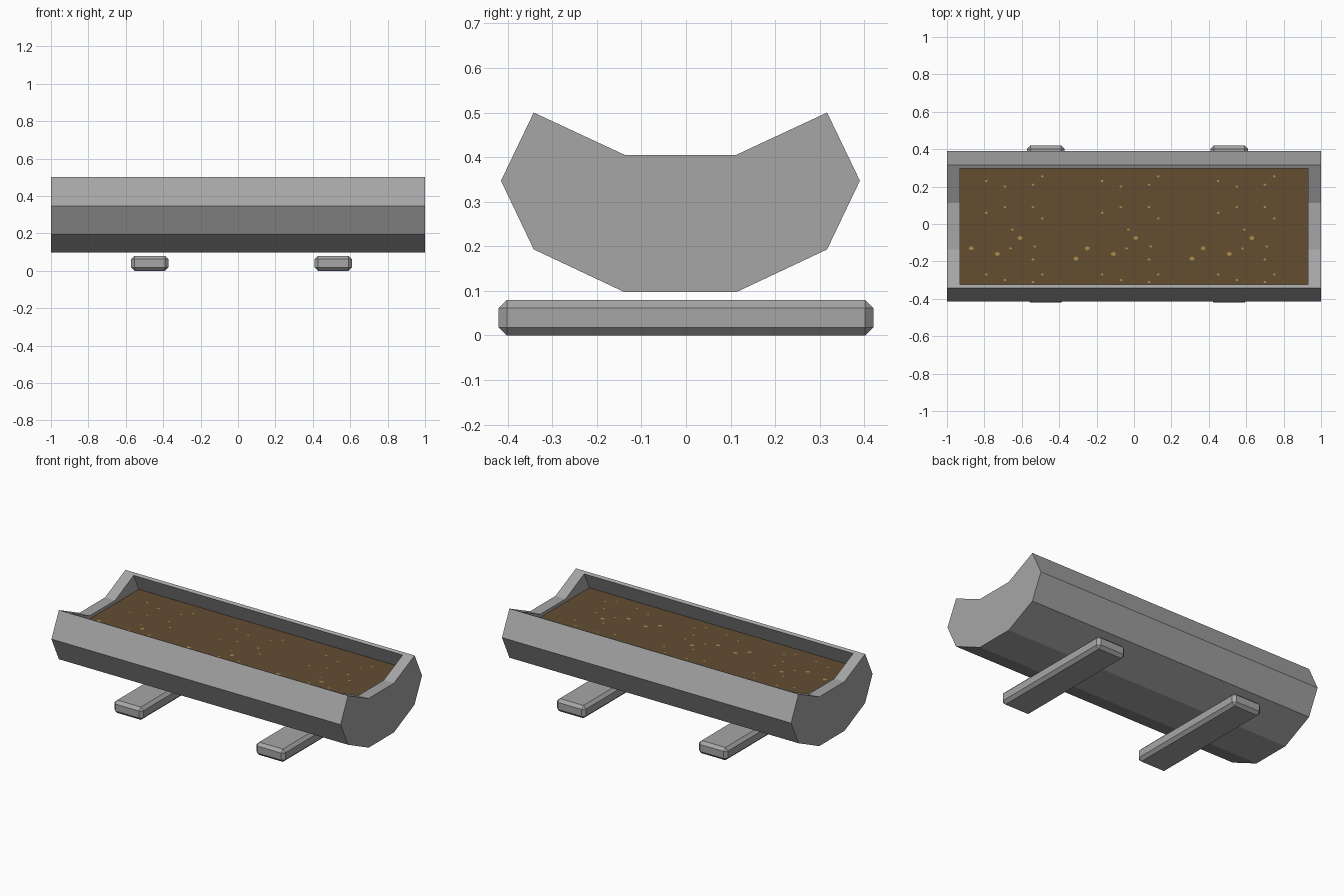
import bpy, bmesh, math, random

if "Cube" in bpy.data.objects:
    bpy.data.objects.remove(bpy.data.objects["Cube"])

random.seed(4)
YC = -0.0125  # trough axis sits slightly forward


def material(name, rgb):
    m = bpy.data.materials.new(name)
    m.diffuse_color = (*rgb, 1)
    m.use_nodes = True
    m.node_tree.nodes["Principled BSDF"].inputs["Base Color"].default_value = m.diffuse_color
    return m


GREY = material("weathered grey", (0.38, 0.38, 0.38))
BROWN = material("feed brown", (0.125, 0.075, 0.031))
GOLD = material("grain gold", (0.42, 0.26, 0.07))


def finish(name, bm, mat):
    bmesh.ops.recalc_face_normals(bm, faces=bm.faces)
    mesh = bpy.data.meshes.new(name)
    bm.to_mesh(mesh)
    bm.free()
    mesh.materials.append(mat)
    ob = bpy.data.objects.new(name, mesh)
    bpy.context.collection.objects.link(ob)
    return ob


def prism(name, half, x, mat):
    """Mirror a half profile (half width, z) across the axis and run it from -x to x."""
    pts = half + [(-w, z) for w, z in reversed(half)]
    bm = bmesh.new()
    face = bm.faces.new([bm.verts.new((-x, YC + w, z)) for w, z in pts])
    ext = bmesh.ops.extrude_face_region(bm, geom=[face])["geom"]
    bmesh.ops.translate(bm, vec=(2 * x, 0, 0),
                        verts=[v for v in ext if isinstance(v, bmesh.types.BMVert)])
    return finish(name, bm, mat)


def box(name, centre, size, mat):
    bm = bmesh.new()
    bmesh.ops.create_cube(bm, size=1)
    for v in bm.verts:
        v.co = [c + s * p for c, s, p in zip(centre, size, v.co)]
    return finish(name, bm, mat)


# Trough body with dipped ends, hollowed by a cutter
trough = prism("trough", [(0.125, 0.405), (0.329, 0.5), (0.4025, 0.347),
                          (0.329, 0.193), (0.125, 0.097)], 1.0, GREY)
cutter = prism("trough_cutter", [(0.278, 0.56), (0.379, 0.347),
                                 (0.308, 0.205), (0.118, 0.117)], 0.93, GREY)
cut = trough.modifiers.new("hollow", 'BOOLEAN')
cut.operation, cut.solver, cut.object = 'DIFFERENCE', 'EXACT', cutter
cutter.hide_render = True
cutter.hide_set(True)

# Feed filling the trough
box("feed", (0, YC, 0.376), (1.864, 0.726, 0.018), BROWN)

# Grain specks: one patch repeated along the feed
patch = [(-0.17, 0.23), (-0.07, 0.20), (0.08, 0.21), (0.13, 0.255), (-0.17, 0.06),
         (-0.07, 0.09), (0.08, 0.09), (0.13, 0.03), (-0.03, -0.03), (0.01, -0.075),
         (0.09, -0.12), (-0.25, -0.13), (-0.31, -0.185), (-0.11, -0.16), (-0.04, -0.13),
         (0.08, -0.19), (-0.17, -0.27), (-0.07, -0.30), (0.08, -0.31), (0.13, -0.27)]
big = {(0.01, -0.075), (-0.31, -0.185), (-0.11, -0.16), (-0.25, -0.13)}
bm = bmesh.new()
for k in (-1, 0, 1):
    for px, py in patch:
        x = px + 0.62 * k
        if abs(x) > 0.915:
            continue
        r = 0.014 if (px, py) in big else 0.008
        turn = random.random() * math.pi
        bm.faces.new([bm.verts.new((x + r * math.cos(turn + i * math.pi / 3),
                                    py + 0.8 * r * math.sin(turn + i * math.pi / 3), 0.3865))
                      for i in range(6)])
finish("grain_specks", bm, GOLD)

# Two chamfered support beams
for name, x in (("left_support", -0.472), ("right_support", 0.51)):
    beam = box(name, (x, 0, 0.04), (0.2, 0.84, 0.08), GREY)
    bev = beam.modifiers.new("chamfer", 'BEVEL')
    bev.width, bev.segments = 0.018, 1
